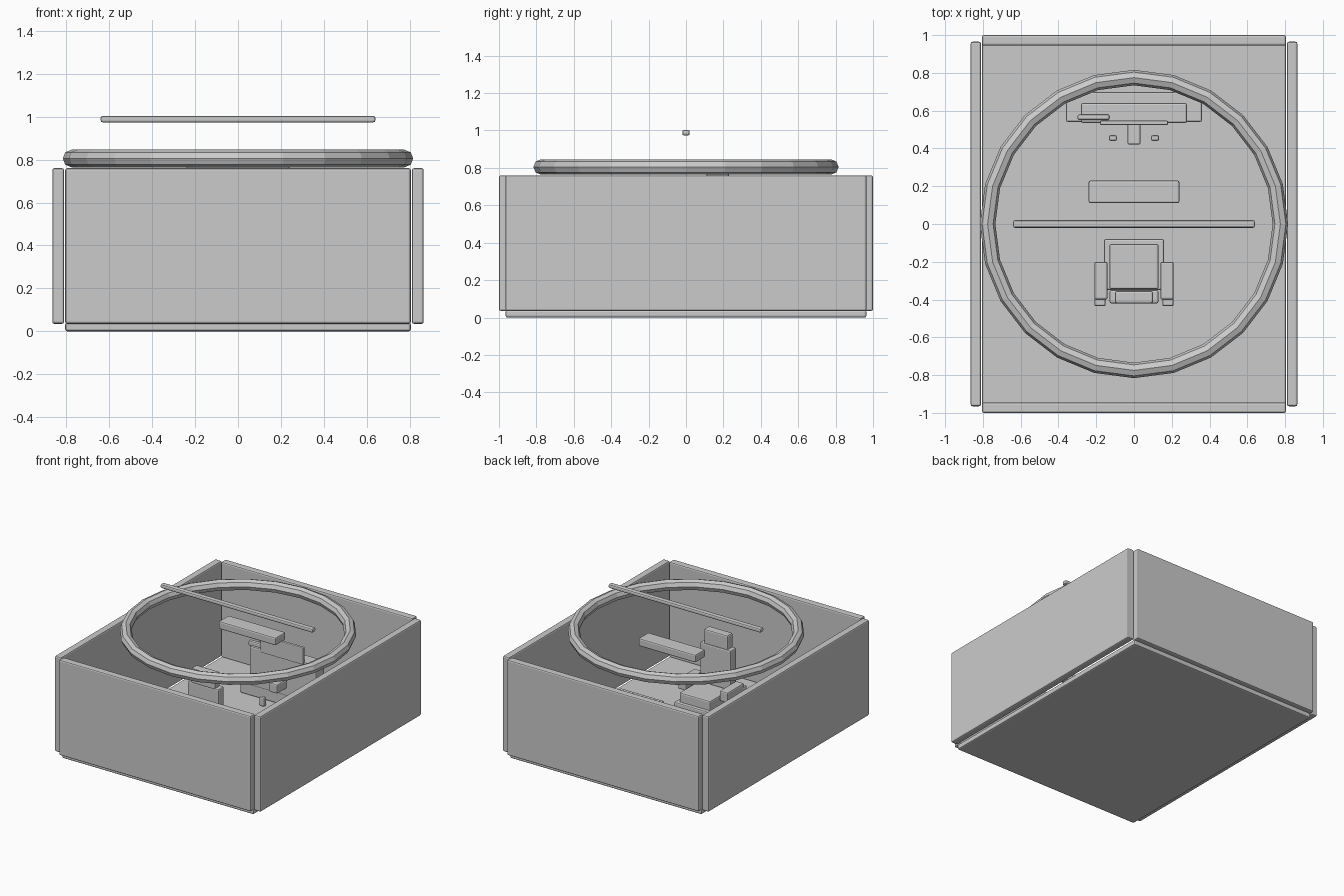
import bpy

cube = bpy.data.objects.get("Cube")
if cube:
    bpy.data.objects.remove(cube, do_unlink=True)

GREY = (0.6, 0.6, 0.6, 1)
grey = bpy.data.materials.new("plain grey")
grey.use_nodes = True
grey.diffuse_color = GREY
grey.node_tree.nodes["Principled BSDF"].inputs["Base Color"].default_value = GREY


def box(name, x, y, z, bevel=0.01):
    """Bevelled box from (low, high) ranges on each axis."""
    ranges = (x, y, z)
    bpy.ops.mesh.primitive_cube_add(size=1, location=[(a + b) / 2 for a, b in ranges])
    ob = bpy.context.object
    ob.name = name
    ob.scale = [b - a for a, b in ranges]
    bpy.ops.object.transform_apply(location=False, rotation=False, scale=True)
    mod = ob.modifiers.new("soft edges", "BEVEL")
    mod.width = bevel
    mod.segments = 2
    ob.data.materials.append(grey)
    return ob


def wide(half):
    return (-half, half)


# Enclosure: floor and four walls
box("floor", wide(0.805), wide(0.965), (0, 0.04))
WALL_Z = (0.035, 0.76)
box("front_wall", wide(0.805), (-1, -0.945), WALL_Z)
box("back_wall", wide(0.805), (0.945, 1), WALL_Z)
box("left_wall", (0.81, 0.865), wide(0.965), WALL_Z)
box("right_wall", (-0.865, -0.81), wide(0.965), WALL_Z)

# Overhead parts
bpy.ops.mesh.primitive_torus_add(major_segments=24, minor_segments=8,
                                 major_radius=0.775, minor_radius=0.041,
                                 location=(0, 0, 0.805))
ring = bpy.context.object
ring.name = "canopy_ring"
ring.data.materials.append(grey)
box("top_bar", wide(0.64), wide(0.02), (0.973, 1.003))
box("overhead_panel", wide(0.24), (0.11, 0.23), (0.72, 0.78))

# Console
box("console_base", wide(0.36), (0.54, 0.70), (0.04, 0.14))
box("console", wide(0.28), (0.535, 0.64), (0.12, 0.42))
box("screen", wide(0.18), (0.525, 0.547), (0.40, 0.53), 0.005)
box("control_lever", (-0.30, -0.13), (0.55, 0.58), (0.41, 0.45))
box("column", wide(0.035), (0.42, 0.54), (0.18, 0.25))

# Seat
box("seat_base", wide(0.16), (-0.35, -0.08), (0.04, 0.20))
box("seat_cushion", wide(0.13), (-0.345, -0.105), (0.19, 0.27))
box("seat_back", wide(0.13), (-0.42, -0.35), (0.20, 0.56))
box("headrest", wide(0.10), (-0.42, -0.355), (0.55, 0.665))

# Mirrored parts
for side, s in (("left", 1), ("right", -1)):
    def span(a, b):
        return tuple(sorted((s * a, s * b)))
    box(side + "_armrest", span(0.14, 0.21), (-0.40, -0.20), (0.24, 0.32))
    box(side + "_arm_bracket", span(0.15, 0.21), (-0.435, -0.39), (0.20, 0.29))
    box(side + "_pedal", span(0.09, 0.133), (0.44, 0.47), (0.04, 0.11))
